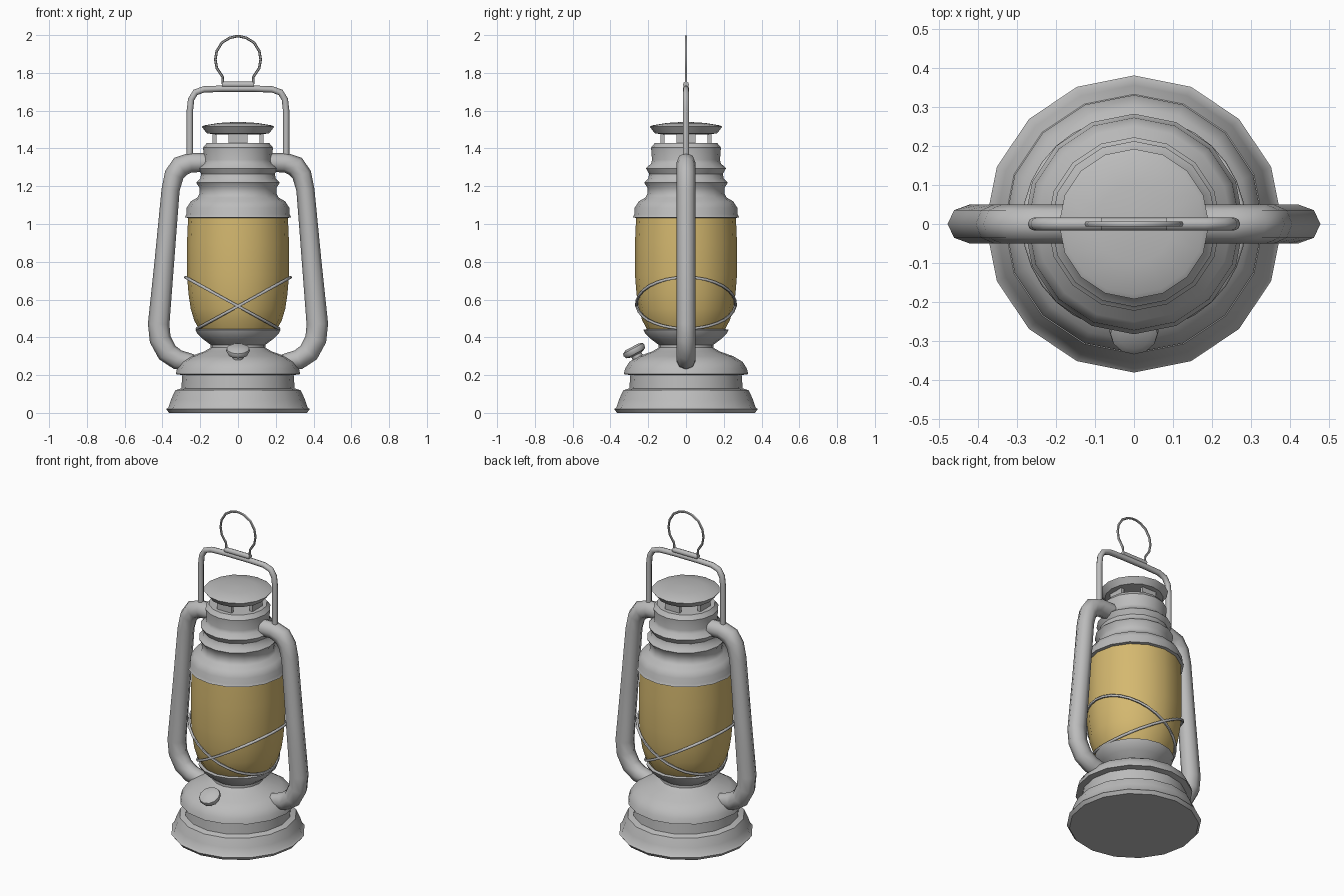
import bpy, bmesh, math
from mathutils import Vector, Matrix

if "Cube" in bpy.data.objects:
    bpy.data.objects.remove(bpy.data.objects["Cube"])


def material(name, color):
    m = bpy.data.materials.new(name)
    m.diffuse_color = (*color, 1)
    m.use_nodes = True
    m.node_tree.nodes["Principled BSDF"].inputs["Base Color"].default_value = m.diffuse_color
    return m


METAL = material("grey metal", (0.50, 0.50, 0.50))
AMBER = material("amber glass", (0.66, 0.48, 0.16))


def finish(name, bm, mat, angle=40):
    bmesh.ops.recalc_face_normals(bm, faces=bm.faces)
    me = bpy.data.meshes.new(name)
    bm.to_mesh(me)
    bm.free()
    ob = bpy.data.objects.new(name, me)
    bpy.context.collection.objects.link(ob)
    me.materials.append(mat)
    bpy.ops.object.select_all(action='DESELECT')
    ob.select_set(True)
    bpy.context.view_layer.objects.active = ob
    bpy.ops.object.shade_smooth_by_angle(angle=math.radians(angle))
    return ob


def lathe(name, profile, mat, sides=16, matrix=Matrix()):
    """Turn (radius, height) points around z; both ends are capped."""
    bm = bmesh.new()
    rings = []
    for r, z in profile:
        rings.append([bm.verts.new(matrix @ Vector((r * math.cos(a), r * math.sin(a), z)))
                      for a in (2 * math.pi * i / sides for i in range(sides))])
    for lo, hi in zip(rings, rings[1:]):
        for i in range(sides):
            j = (i + 1) % sides
            bm.faces.new((lo[i], lo[j], hi[j], hi[i]))
    bm.faces.new(rings[0])
    bm.faces.new(rings[-1])
    return finish(name, bm, mat)


def tube(name, path, radii, mat, sides=8, closed=False, depth=None):
    """Sweep a round section along points; depth overrides the y half-thickness."""
    bm = bmesh.new()
    pts = [Vector(p) for p in path]
    n = len(pts)
    rings = []
    for k, p in enumerate(pts):
        a = pts[(k - 1) % n] if closed or k else p
        b = pts[(k + 1) % n] if closed or k < n - 1 else p
        t = (b - a).normalized()
        ref = Vector((0, 0, 1)) if closed else Vector((0, 1, 0))
        u = t.cross(ref).normalized()
        v = u.cross(t)
        r = radii[k] if isinstance(radii, list) else radii
        rings.append([bm.verts.new(p + u * r * math.cos(w) + v * (depth or r) * math.sin(w))
                      for w in (2 * math.pi * i / sides for i in range(sides))])
    pairs = list(zip(rings, rings[1:])) + ([(rings[-1], rings[0])] if closed else [])
    for lo, hi in pairs:
        for i in range(sides):
            j = (i + 1) % sides
            bm.faces.new((lo[i], lo[j], hi[j], hi[i]))
    if not closed:
        bm.faces.new(rings[0])
        bm.faces.new(rings[-1])
    return finish(name, bm, mat, 60)


def mirrored(half):
    """Mirror a right-hand (x, z) path that ends near the centre line."""
    left = [(-x, 0, z) for x, z in half]
    right = [(x, 0, z) for x, z in reversed(half)]
    return left + right


# Fuel tank with stepped base and burner collar
lathe("base_tank", [(0.365, 0), (0.38, 0.02), (0.368, 0.03), (0.355, 0.07), (0.332, 0.12),
                    (0.30, 0.13), (0.295, 0.20), (0.33, 0.205), (0.322, 0.235), (0.30, 0.27),
                    (0.25, 0.30), (0.18, 0.325), (0.145, 0.345), (0.145, 0.36), (0.185, 0.39),
                    (0.215, 0.42), (0.225, 0.44), (0.20, 0.445)], METAL)

# Glass globe
GLASS = [(0.205, 0.44), (0.232, 0.49), (0.25, 0.55), (0.262, 0.63), (0.27, 0.73),
         (0.27, 0.90), (0.264, 1.04)]
lathe("glass_globe", GLASS, AMBER)

# Ribbed hood
lathe("hood", [(0.25, 1.03), (0.282, 1.035), (0.274, 1.05), (0.272, 1.085), (0.25, 1.12),
               (0.215, 1.14), (0.205, 1.16), (0.203, 1.19), (0.222, 1.22), (0.20, 1.24),
               (0.195, 1.265), (0.212, 1.295), (0.185, 1.32), (0.18, 1.34), (0.185, 1.405),
               (0.172, 1.42), (0.165, 1.43), (0.135, 1.43)], METAL)

# Chimney cap standing on four vent posts
lathe("chimney_cap", [(0.13, 1.475), (0.165, 1.48), (0.192, 1.515), (0.18, 1.522),
                      (0.10, 1.535), (0.02, 1.54)], METAL)
for i in range(4):
    bm = bmesh.new()
    bmesh.ops.create_cube(bm, size=1, matrix=Matrix.Rotation(i * math.pi / 2, 4, 'Z')
                          @ Matrix.Translation((0.125, 0, 1.45)) @ Matrix.Diagonal((0.02, 0.10, 0.07, 1)))
    finish(f"vent_post_{i + 1}", bm, METAL)

# Side air tubes
SIDE = [(0.16, 1.325), (0.25, 1.325), (0.305, 1.305), (0.338, 1.26), (0.357, 1.18),
        (0.39, 0.80), (0.42, 0.47), (0.412, 0.39), (0.375, 0.32), (0.32, 0.282), (0.24, 0.265)]
WIDTH = [0.05, 0.052, 0.056, 0.052, 0.048, 0.052, 0.057, 0.057, 0.056, 0.053, 0.045]
for s, label in ((-1, "left"), (1, "right")):
    tube(f"{label}_side_tube", [(s * x, 0, z) for x, z in SIDE], WIDTH, METAL, depth=0.05)

# Carrying bail, its clip and the hanging ring
tube("bail_handle", mirrored([(0.255, 1.34), (0.255, 1.60), (0.248, 1.66), (0.225, 1.697),
                              (0.18, 1.713), (0.08, 1.716)]), 0.017, METAL)
tube("ring_clip", [(-0.085, 0, 1.738), (0.085, 0, 1.738)], 0.016, METAL)
tube("hanging_ring", mirrored([(0.06, 1.742), (0.08, 1.745), (0.082, 1.78), (0.112, 1.825),
                               (0.12, 1.87), (0.113, 1.915), (0.085, 1.96), (0.045, 1.985),
                               (0.012, 1.993)]), 0.007, METAL, sides=6)


# Two crossed guard wires hugging the globe
def globe_radius(z):
    for (r0, z0), (r1, z1) in zip(GLASS, GLASS[1:]):
        if z <= z1:
            return r0 + (r1 - r0) * max(0, z - z0) / (z1 - z0)
    return GLASS[-1][0]


for s in (-1, 1):
    path = []
    for i in range(32):
        a = 2 * math.pi * i / 32
        r = 0.26
        for _ in range(12):
            r = globe_radius(0.565 + s * 0.55 * r * math.cos(a)) + 0.009
        path.append((r * math.cos(a), r * math.sin(a), 0.565 + s * 0.55 * r * math.cos(a)))
    tube(f"guard_wire_{'left' if s < 0 else 'right'}", path, 0.008, METAL, sides=6, closed=True)

# Tilted filler cap on the tank front
tilt = Matrix.Translation((0, -0.272, 0.325)) @ Matrix.Rotation(math.radians(28), 4, 'X')
lathe("filler_cap", [(0.03, -0.07), (0.03, -0.02), (0.055, -0.012), (0.063, 0.005),
                     (0.06, 0.018), (0.04, 0.028)], METAL, 12, tilt)
